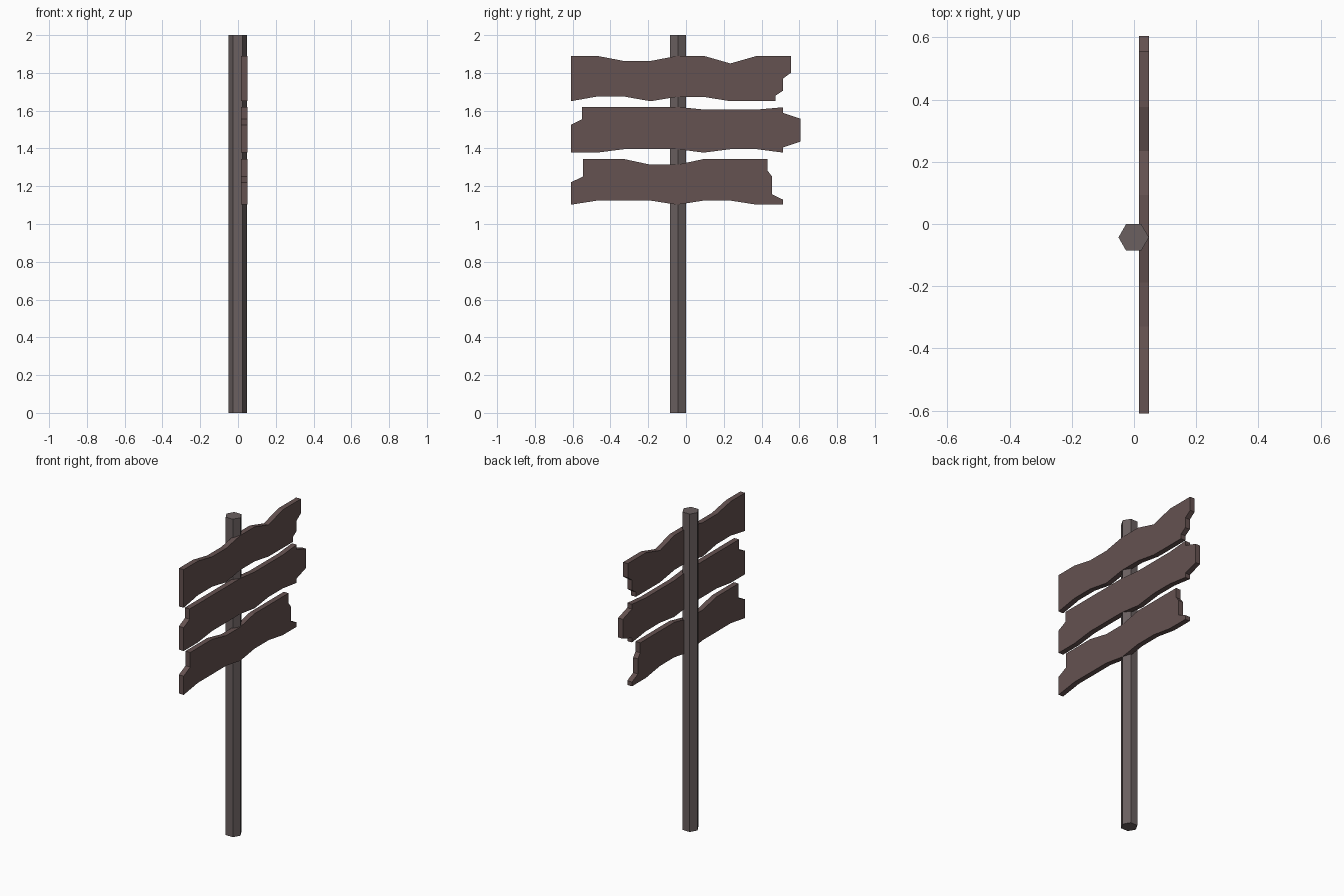
import bpy, bmesh, math

if "Cube" in bpy.data.objects:
    bpy.data.objects.remove(bpy.data.objects["Cube"])

def material(name, rgb):
    m = bpy.data.materials.new(name)
    m.diffuse_color = (*rgb, 1)
    m.use_nodes = True
    m.node_tree.nodes["Principled BSDF"].inputs["Base Color"].default_value = m.diffuse_color
    return m

def finish(name, bm, mat):
    bmesh.ops.recalc_face_normals(bm, faces=bm.faces)
    me = bpy.data.meshes.new(name)
    bm.to_mesh(me)
    bm.free()
    me.materials.append(mat)
    ob = bpy.data.objects.new(name, me)
    bpy.context.collection.objects.link(ob)
    return ob

board_mat = material("board_wood", (0.13, 0.085, 0.082))
post_mat = material("post_wood", (0.145, 0.118, 0.118))

# Hexagonal post with corners pointing along x
bm = bmesh.new()
ring = [bm.verts.new((-0.001 + 0.049 * math.cos(i * math.pi / 3),
                      -0.043 + 0.049 * math.sin(i * math.pi / 3), 0)) for i in range(6)]
cap = bm.faces.new(ring)
up = bmesh.ops.extrude_face_region(bm, geom=[cap], use_keep_orig=True)["geom"]
bmesh.ops.translate(bm, vec=(0, 0, 2),
                    verts=[g for g in up if isinstance(g, bmesh.types.BMVert)])
finish("post", bm, post_mat)

# Boards: wavy edges are offsets from the base height at evenly spaced stations,
# the splintered ends are (y, offset) points
STATIONS = [-0.47 + 0.141 * i for i in range(7)]
BACK, FRONT = 0.016, 0.049

def board(name, base, top, right, bottom, left):
    outline = list(zip(STATIONS, top)) + right
    outline += list(zip(STATIONS, bottom))[::-1] + left
    bm = bmesh.new()
    face = bm.faces.new([bm.verts.new((BACK, y, base + dz)) for y, dz in outline])
    new = bmesh.ops.extrude_face_region(bm, geom=[face], use_keep_orig=True)["geom"]
    bmesh.ops.translate(bm, vec=(FRONT - BACK, 0, 0),
                        verts=[g for g in new if isinstance(g, bmesh.types.BMVert)])
    finish(name, bm, board_mat)

board("top_board", 1.65,
      [.24, .213, .213, .24, .24, .20, .24],
      [(.556, .24), (.556, .151), (.514, .12), (.514, .056), (.475, .03), (.475, 0)],
      [.025, .025, 0, .023, .023, 0, 0],
      [(-.61, 0), (-.61, .24)])

board("middle_board", 1.378,
      [.242, .242, .242, .242, .228, .228, .228],
      [(.514, .24), (.514, .21), (.605, .18), (.605, .058), (.514, .028), (.514, 0)],
      [0, .018, .018, .018, 0, .018, .018],
      [(-.61, 0), (-.61, .147), (-.55, .177), (-.55, .242)])

board("bottom_board", 1.102,
      [.242, .242, .212, .212, .242, .242, .242],
      [(.432, .242), (.432, .18), (.455, .15), (.455, .055), (.514, .027), (.514, 0)],
      [.022, .022, .022, 0, .022, .022, 0],
      [(-.61, 0), (-.61, .118), (-.545, .15), (-.545, .242)])
